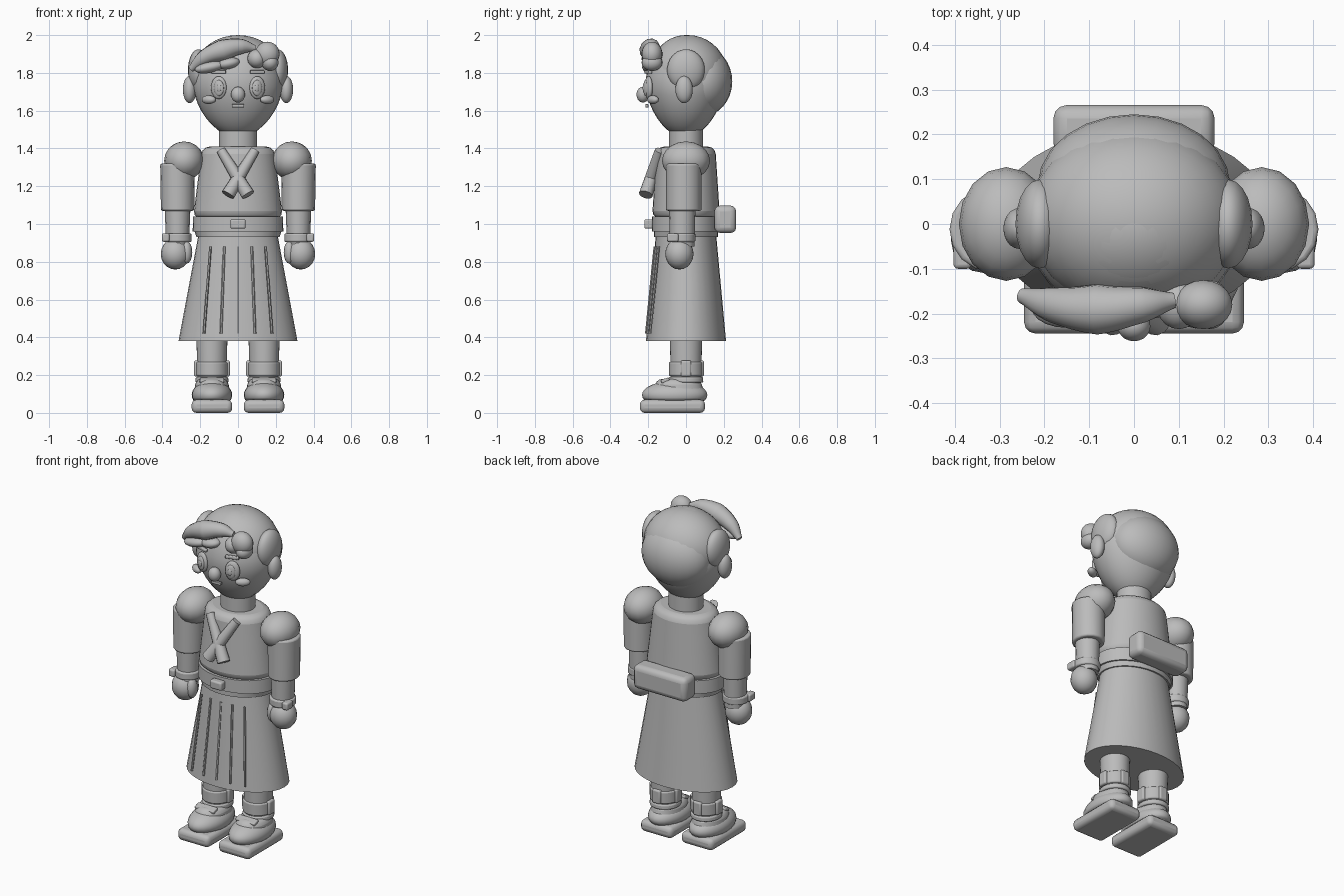
import bpy
import math
from mathutils import Vector

default_cube = bpy.data.objects.get("Cube")
if default_cube:
    bpy.data.objects.remove(default_cube, do_unlink=True)

grey = bpy.data.materials.new("plain grey")
grey.use_nodes = True
grey.diffuse_color = (.5, .5, .5, 1)
grey.node_tree.nodes["Principled BSDF"].inputs["Base Color"].default_value = grey.diffuse_color


def finish(name, bevel=0, angle=35):
    """Name, colour, soften and smooth the active object."""
    obj = bpy.context.object
    obj.name = name
    obj.data.materials.append(grey)
    if bevel:
        modifier = obj.modifiers.new("soft edges", 'BEVEL')
        modifier.width = bevel
        modifier.segments = 3
        modifier.limit_method = 'ANGLE'
    bpy.ops.object.shade_smooth_by_angle(angle=math.radians(angle))
    return obj


def ball(name, centre, radii, tilt=0, turn=0, segments=20):
    bpy.ops.mesh.primitive_uv_sphere_add(segments=segments, ring_count=segments * 2 // 3,
                                         location=centre, rotation=(0, tilt, turn))
    bpy.context.object.scale = radii
    return finish(name)


def box(name, centre, size, bevel=.01, pitch=0, turn=0):
    bpy.ops.mesh.primitive_cube_add(size=1, location=centre, rotation=(pitch, 0, turn))
    for vertex in bpy.context.object.data.vertices:
        vertex.co *= Vector(size)
    return finish(name, bevel)


def drum(name, centre, bottom, top, low, high, bevel=0, segments=32):
    """Oval tapered drum; low and high are the (x, y) radii at its two ends."""
    x, y = centre
    bpy.ops.mesh.primitive_cylinder_add(vertices=segments, radius=1, depth=top - bottom,
                                        location=(x, y, (bottom + top) / 2))
    for vertex in bpy.context.object.data.vertices:
        radii = high if vertex.co.z > 0 else low
        vertex.co.x *= radii[0]
        vertex.co.y *= radii[1]
    return finish(name, bevel)


def rod(name, start, end, start_radius, end_radius, segments=12):
    start, end = Vector(start), Vector(end)
    along = end - start
    bpy.ops.mesh.primitive_cone_add(vertices=segments, radius1=start_radius, radius2=end_radius,
                                    depth=along.length, location=(start + end) / 2,
                                    rotation=along.to_track_quat('Z', 'Y').to_euler())
    return finish(name)


def hair_sweep(name, points, thickness):
    """Curved lock, thin at both ends and full in the middle."""
    curve = bpy.data.curves.new(name, 'CURVE')
    curve.dimensions = '3D'
    curve.bevel_depth = thickness
    curve.use_fill_caps = True
    spline = curve.splines.new('BEZIER')
    last = len(points) - 1
    spline.bezier_points.add(last)
    for index, point in enumerate(spline.bezier_points):
        point.co = points[index]
        point.radius = max(math.sin(math.pi * index / last), .3)
        point.handle_left_type = point.handle_right_type = 'AUTO'
    obj = bpy.data.objects.new(name, curve)
    bpy.context.collection.objects.link(obj)
    bpy.ops.object.select_all(action='DESELECT')
    obj.select_set(True)
    bpy.context.view_layer.objects.active = obj
    bpy.ops.object.convert(target='MESH')
    return finish(name, angle=50)


# Skirt with a row of raised pleat lines
middle = (0, 0)
drum("skirt", middle, .38, .94, low=(.315, .212), high=(.21, .16))
for step in range(-2, 3):
    inset = .005 * step * step
    rod("pleat", (.09 * step, inset - .21, .42), (.073 * step, inset - .165, .88), .007, .007, segments=6)

# Trunk, with rounded shoulders
drum("belt", middle, .93, .96, low=(.22, .17), high=(.23, .17))
drum("blouse_hem", middle, .96, 1.04, low=(.24, .18), high=(.238, .18))
drum("blouse", middle, 1.03, 1.41, low=(.238, .18), high=(.19, .155), bevel=.04)
drum("neck", middle, 1.38, 1.5, low=(.1, .09), high=(.1, .09))
box("buckle", (0, -.198, 1), size=(.08, .045, .05))
box("back_pouch", (0, .208, 1.025), size=(.36, .115, .145), bevel=.03)

# Head narrows toward the chin
head = ball("head", (0, -.005, 1.73), (.24, .21, .27), segments=28)
for vertex in head.data.vertices:
    narrowing = 1 + .15 * min(vertex.co.z, 0)
    vertex.co.x *= narrowing
    vertex.co.y *= narrowing
ball("hair_cap", (0, .01, 1.795), (.238, .208, .205), segments=28)
ball("back_hair", (0, .085, 1.755), (.215, .16, .185), segments=24)
ball("nose", (0, -.228, 1.685), (.037, .034, .042))
box("mouth", (0, -.207, 1.626), size=(.064, .016, .018), bevel=.003)

# Fringe: a long sweep with small locks under it and curls beside it
hair_sweep("fringe_sweep", [(-.25, -.16, 1.82), (-.18, -.18, 1.88), (-.08, -.19, 1.92),
                            (.02, -.18, 1.94), (.09, -.17, 1.93)], thickness=.057)
for x, z, width in ((-.15, 1.83, .08), (-.05, 1.85, .06)):
    ball("fringe_lock", (x, -.187, z), (width, .045, .03), tilt=-.2)
for x, z, radius in ((.155, 1.9, .065), (.1, 1.875, .05), (.17, 1.855, .045)):
    ball("fringe_curl", (x, -.18, z), (radius, .055, radius))

for side in (-1, 1):
    # Face and sides of the head
    ball("side_hair", (side * .21, 0, 1.815), (.055, .1, .11))
    ball("ear", (side * .256, -.01, 1.712), (.036, .046, .072))
    lean = side * .3
    ball("eye", (side * .102, -.198, 1.722), (.043, .02, .06), turn=lean)
    ball("iris", (side * .101, -.213, 1.72), (.027, .012, .042), turn=lean)
    ball("pupil", (side * .1, -.223, 1.72), (.012, .006, .02), turn=lean)
    ball("cheek", (side * .155, -.175, 1.658), (.042, .024, .023), turn=side * .6)
    box("eyebrow", (side * .102, -.2, 1.805), size=(.08, .02, .018), bevel=.005, turn=lean)

    # Crossed neckerchief ends
    rod("neckerchief_end", (side * .09, -.14, 1.39), (side * -.053, -.213, 1.155), .025, .037)

    # Arms
    ball("shoulder", (side * .285, 0, 1.335), (.106, .127, .102), segments=16)
    arm = side * .32
    drum("sleeve", (arm, -.012), 1.07, 1.32, low=(.088, .094), high=(.092, .094), bevel=.01, segments=16)
    drum("forearm", (arm, -.02), .88, 1.08, low=(.06, .065), high=(.068, .07), segments=16)
    drum("cuff", (arm, -.025), .905, .95, low=(.075, .075), high=(.075, .075), bevel=.008, segments=16)
    box("cuff_tab", (side * .383, -.07, .928), size=(.04, .06, .045))
    ball("hand", (side * .332, -.035, .842), (.077, .075, .083), segments=16)
    ball("thumb", (side * .272, -.055, .85), (.03, .035, .06), segments=12)

    # Legs
    leg = side * .138
    drum("leg", (leg, 0), .13, .39, low=(.075, .08), high=(.082, .085))
    drum("ankle_strap", (leg, 0), .195, .27, low=(.086, .09), high=(.086, .09), bevel=.008)
    for across, back in ((-1, 0), (1, 0), (0, 1)):
        box("strap_tab", (leg + across * .08, back * .08, .235),
            size=(.03 + back * .025, .055 - back * .025, .085))

    # Shoes
    toe = ball("shoe_upper", (leg, -.06, .095), (.107, .173, .075), segments=24)
    for vertex in toe.data.vertices:
        vertex.co.z = max(vertex.co.z, -.4)
    drum("shoe_body", (leg, -.04), .06, .18, low=(.1, .15), high=(.085, .115), bevel=.03)
    drum("heel_collar", (leg, 0), .16, .19, low=(.088, .092), high=(.086, .09), bevel=.008)
    box("shoe_strap", (leg, -.11, .172), size=(.13, .045, .02), bevel=.006, pitch=.3)
    box("sole", (leg, -.072, .035), size=(.215, .345, .07), bevel=.026)
